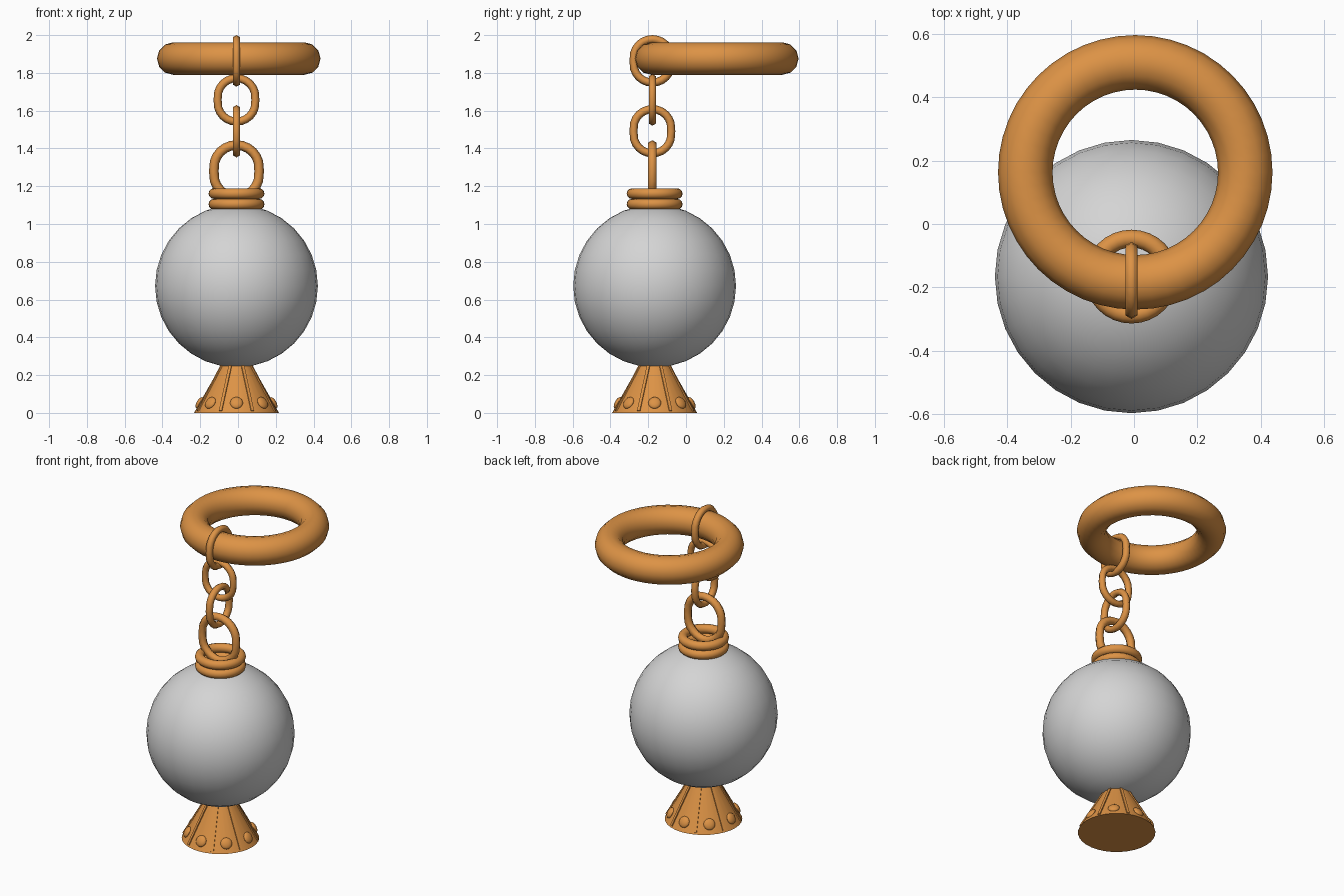
import bpy, bmesh, math
from mathutils import Matrix, Vector

if "Cube" in bpy.data.objects:
    bpy.data.objects.remove(bpy.data.objects["Cube"])

CX, CY = -0.008, -0.166   # axis of the hanging ball


def material(name, rgb):
    m = bpy.data.materials.new(name)
    m.diffuse_color = (*rgb, 1)
    m.use_nodes = True
    m.node_tree.nodes["Principled BSDF"].inputs["Base Color"].default_value = m.diffuse_color
    return m


copper = material("copper", (0.72, 0.29, 0.06))
grey = material("light grey", (0.66, 0.66, 0.66))


def finish(bm, name, mat, angle=40):
    bmesh.ops.recalc_face_normals(bm, faces=bm.faces)
    me = bpy.data.meshes.new(name)
    bm.to_mesh(me)
    bm.free()
    ob = bpy.data.objects.new(name, me)
    bpy.context.collection.objects.link(ob)
    me.materials.append(mat)
    bpy.ops.object.select_all(action='DESELECT')
    ob.select_set(True)
    bpy.context.view_layer.objects.active = ob
    bpy.ops.object.shade_smooth_by_angle(angle=math.radians(angle))
    return ob


def torus(name, loc, R, r, nu, nv, stretch=0.0, upright=None, angle=65):
    """Torus; upright 'x' or 'y' stands it in the xz or yz plane as a stretched link."""
    bm = bmesh.new()
    rows = []
    for i in range(nu):
        a = 2 * math.pi * i / nu
        row = []
        for j in range(nv):
            b = 2 * math.pi * j / nv
            q = R + r * math.cos(b)
            u, v, w = q * math.cos(a), q * math.sin(a), r * math.sin(b)
            if abs(math.sin(a)) > 0.01:
                v += math.copysign(stretch, v)
            p = {None: (u, v, w), 'x': (u, w, v), 'y': (w, u, v)}[upright]
            row.append(bm.verts.new(Vector(p) + Vector(loc)))
        rows.append(row)
    for i in range(nu):
        for j in range(nv):
            A, B, k = rows[i], rows[(i + 1) % nu], (j + 1) % nv
            bm.faces.new((A[j], B[j], B[k], A[k]))
    return finish(bm, name, copper, angle)


# Large key ring
torus("large_ring", (0.004, 0.163, 1.876), 0.347, 0.086, 48, 12)

# Chain links, alternating direction
torus("chain_link_1", (CX, CY - 0.012, 1.8635), 0.1, 0.0215, 24, 6, 0.015, 'y')
torus("chain_link_2", (CX, CY - 0.012, 1.657), 0.1, 0.0215, 24, 6, 0.015, 'x')
torus("chain_link_3", (CX, CY - 0.012, 1.491), 0.1, 0.0215, 24, 6, 0.017, 'y')
torus("ball_loop", (CX, CY - 0.012, 1.28), 0.12, 0.0255, 24, 6, 0.018, 'x')

# Double collar on top of the ball
for i, z in enumerate((1.105, 1.161)):
    torus(f"collar_{i + 1}", (CX, CY, z), 0.12, 0.028, 32, 12)

# Ball
bm = bmesh.new()
bmesh.ops.create_uvsphere(bm, u_segments=32, v_segments=16, radius=0.431,
                          matrix=Matrix.Translation((CX, CY, 0.672)))
finish(bm, "ball", grey)

# Conical foot
R0, R1, H = 0.225, 0.072, 0.27
bm = bmesh.new()
bmesh.ops.create_cone(bm, cap_ends=True, segments=32, radius1=R0, radius2=R1, depth=H,
                      matrix=Matrix.Translation((CX, CY, H / 2)))
finish(bm, "foot_cone", copper)

slope = math.atan2(R0 - R1, H)
length = math.hypot(R0 - R1, H)


def on_cone(angle, z):
    """Matrix on the cone wall: local x outward, local z up the slope."""
    rad = R0 + (R1 - R0) * z / H
    return (Matrix.Translation((CX, CY, 0)) @ Matrix.Rotation(angle, 4, 'Z')
            @ Matrix.Translation((rad, 0, z)) @ Matrix.Rotation(-slope, 4, 'Y'))


# Thin ribs and round studs around the foot
ribs, studs = bmesh.new(), bmesh.new()
for k in range(8):
    a = math.radians(45 * k)
    bmesh.ops.create_cube(ribs, size=1, matrix=on_cone(a + math.radians(22.5), H / 2 + 0.004)
                          @ Matrix.Diagonal((0.012, 0.016, length - 0.012, 1)))
    bmesh.ops.create_uvsphere(studs, u_segments=16, v_segments=10, radius=1,
                              matrix=on_cone(a, 0.053)
                              @ Matrix.Diagonal((0.016, 0.034, 0.034, 1)))
finish(ribs, "foot_ribs", copper)
finish(studs, "foot_studs", copper)
